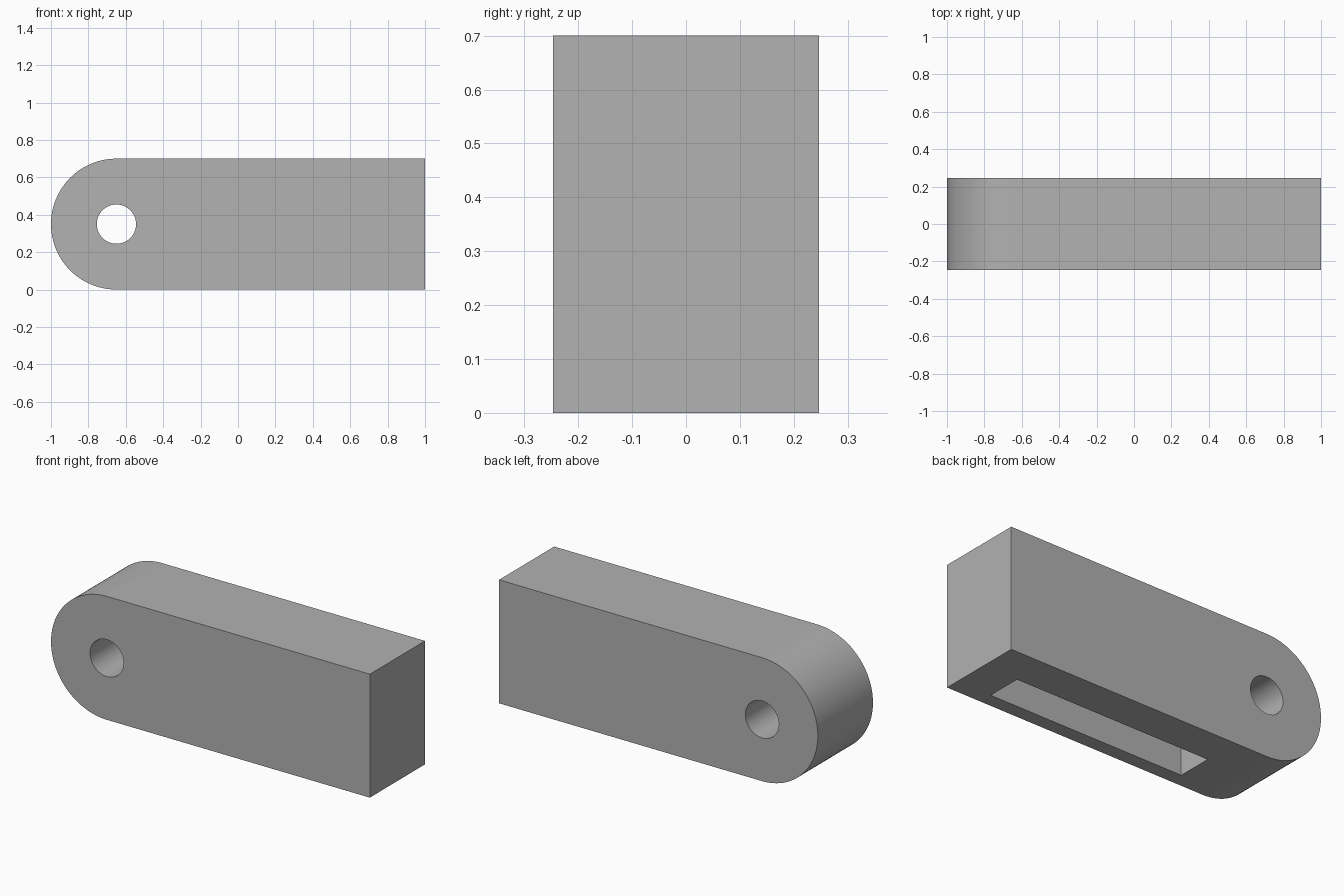
import bpy
import bmesh
from math import cos, sin, pi, radians

if "Cube" in bpy.data.objects:
    bpy.data.objects.remove(bpy.data.objects["Cube"])

HALF_DEPTH = 0.247
RADIUS = 0.35
PIVOT_X = -0.65

grey = bpy.data.materials.new("plain grey")
grey.use_nodes = True
colour = (0.445, 0.445, 0.445, 1)
grey.diffuse_color = colour
grey.node_tree.nodes["Principled BSDF"].inputs["Base Color"].default_value = colour


def arc(radius, start, sweep, count):
    """Points on a circle around the pivot, in the xz plane."""
    return [(PIVOT_X + radius * cos(start + sweep * i / count),
             RADIUS + radius * sin(start + sweep * i / count))
            for i in range(count + 1)]


def prism(name, outline, y0, y1):
    """Extrude an xz outline from y0 to y1."""
    bm = bmesh.new()
    face = bm.faces.new([bm.verts.new((x, y0, z)) for x, z in outline])
    moved = bmesh.ops.extrude_face_region(bm, geom=[face])["geom"]
    verts = [v for v in moved if isinstance(v, bmesh.types.BMVert)]
    bmesh.ops.translate(bm, verts=verts, vec=(0, y1 - y0, 0))
    bmesh.ops.recalc_face_normals(bm, faces=bm.faces)
    mesh = bpy.data.meshes.new(name)
    bm.to_mesh(mesh)
    bm.free()
    mesh.materials.append(grey)
    obj = bpy.data.objects.new(name, mesh)
    bpy.context.collection.objects.link(obj)
    return obj


# Bar with one square end and one round end
bar = prism("bar", [(1, 0), (1, 2 * RADIUS)] + arc(RADIUS, pi / 2, pi, 48),
            -HALF_DEPTH, HALF_DEPTH)

# Round pivot hole through the bar, and a blind slot in the underside
hole = prism("hole_cutter", arc(0.105, 0, 2 * pi, 48)[:-1], -0.4, 0.4)
slot = prism("slot_cutter",
             [(-0.445, -0.1), (0.785, -0.1), (0.785, 0.49), (-0.445, 0.49)],
             -0.167, 0.036)

bpy.context.view_layer.objects.active = bar
for cutter in (hole, slot):
    cutter.hide_render = True
    cut = bar.modifiers.new(cutter.name, "BOOLEAN")
    cut.operation = "DIFFERENCE"
    cut.solver = "EXACT"
    cut.object = cutter
    bpy.ops.object.modifier_apply(modifier=cut.name)
    bpy.data.objects.remove(cutter)

# Smooth the curved walls, keep the rims sharp
bpy.ops.object.select_all(action="DESELECT")
bar.select_set(True)
bpy.ops.object.shade_smooth_by_angle(angle=radians(30))
